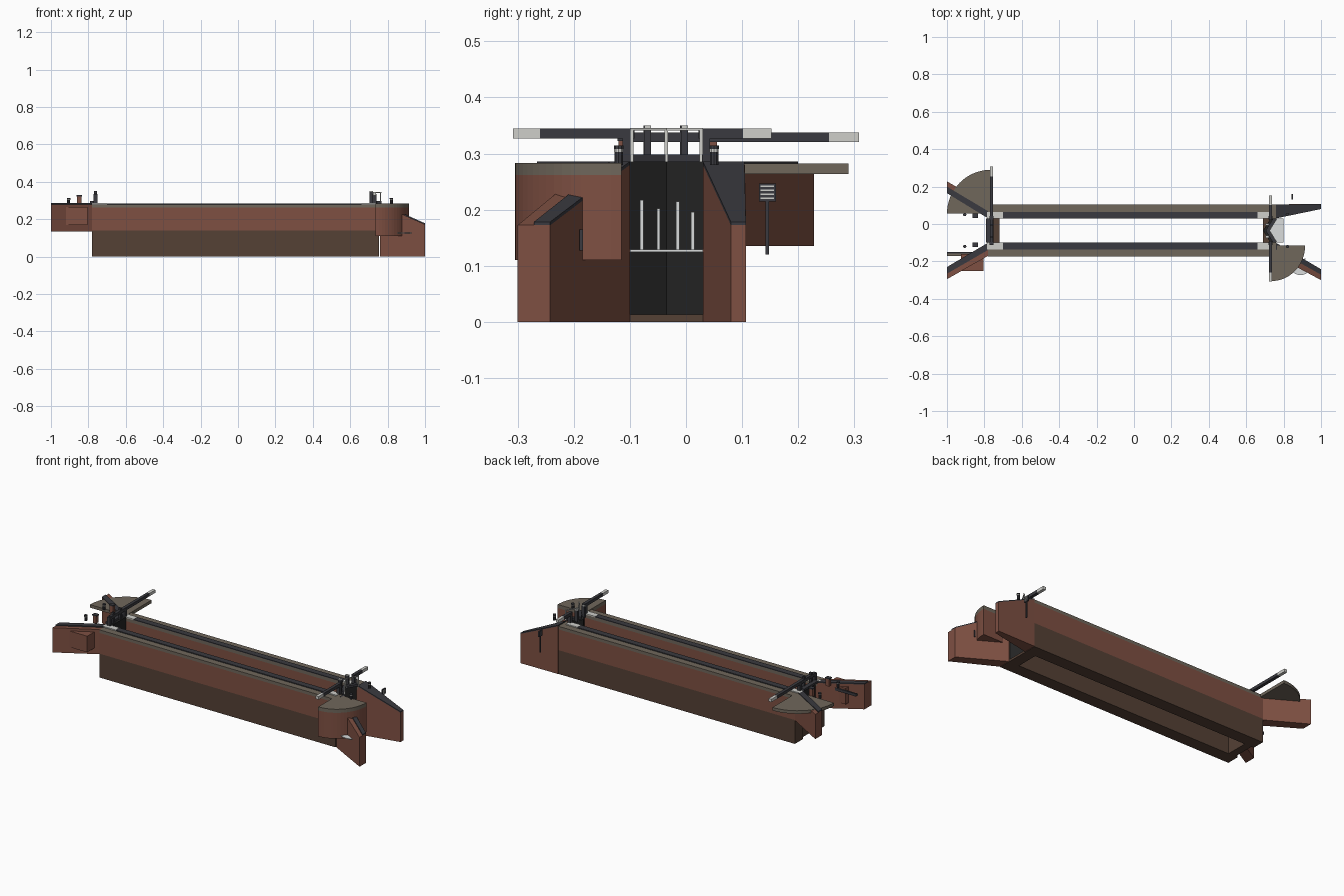
import bpy, bmesh, math
from mathutils import Vector

cube = bpy.data.objects.get("Cube")
if cube:
    bpy.data.objects.remove(cube, do_unlink=True)


def material(name, r, g, b):
    m = bpy.data.materials.new(name)
    m.use_nodes = True
    m.diffuse_color = (r, g, b, 1)
    m.node_tree.nodes["Principled BSDF"].inputs["Base Color"].default_value = (r, g, b, 1)
    return m


BRICK = material("brick", .21, .08, .055)
WET = material("wet_brick", .09, .052, .036)
STONE = material("path_stone", .16, .135, .105)
COPING = material("dark_coping", .042, .042, .05)
BLACK = material("gate_black", .017, .017, .017)
WHITE = material("white_paint", .62, .62, .59)
FOAM = material("foam", .70, .72, .72)


def prism(name, pts, z0, z1, mat):
    """Extrude a plan outline; z0 and z1 may be functions of x."""
    lo = z0 if callable(z0) else lambda x: z0
    hi = z1 if callable(z1) else lambda x: z1
    bm = bmesh.new()
    a = [bm.verts.new((x, y, lo(x))) for x, y in pts]
    b = [bm.verts.new((x, y, hi(x))) for x, y in pts]
    bm.faces.new(a)
    bm.faces.new(b)
    n = len(pts)
    for i in range(n):
        j = (i + 1) % n
        bm.faces.new((a[i], a[j], b[j], b[i]))
    bmesh.ops.recalc_face_normals(bm, faces=bm.faces)
    me = bpy.data.meshes.new(name)
    bm.to_mesh(me)
    bm.free()
    me.materials.append(mat)
    ob = bpy.data.objects.new(name, me)
    bpy.context.collection.objects.link(ob)
    return ob


def box(name, x0, x1, y0, y1, z0, z1, mat):
    return prism(name, [(x0, y0), (x1, y0), (x1, y1), (x0, y1)], z0, z1, mat)


def post(name, x, y, z0, z1, r, mat, sides=10):
    ring = [(x + r * math.cos(t * math.tau / sides), y + r * math.sin(t * math.tau / sides))
            for t in range(sides)]
    return prism(name, ring, z0, z1, mat)


def sector(cx, cy, rx, ry, start):
    arc = [math.radians(start + i * 90 / 16) for i in range(17)]
    return [(cx, cy)] + [(cx + rx * math.cos(t), cy + ry * math.sin(t)) for t in arc]


MID = -.035          # centre line of the chamber
HALF = .065          # half the chamber width
TOP = .28

# Chamber walls, copings and end stones
for side, label in ((1, "north"), (-1, "south")):
    def wall(name, x0, x1, near, far, z0, z1, mat):
        a, b = sorted((MID + side * near, MID + side * far))
        box(label + name, x0, x1, a, b, z0, z1, mat)
    wall("_wall_base", -.78, .755, HALF, .138, 0, .14, WET)
    wall("_wall", -.78, .758, HALF, .138, .14, .262, BRICK)
    wall("_path", -.78, .758, HALF, .138, .262, TOP, STONE)
    wall("_coping", -.70, .66, HALF, .10, TOP, .285, COPING)
    wall("_west_stone", -.785, -.70, HALF, .10, TOP, .286, WHITE)
    wall("_east_stone", .66, .735, HALF, .10, TOP, .286, WHITE)

# Sills under the gates
box("west_sill", -.765, -.72, -.10, .03, 0, .14, WET)
box("east_sill", .69, .755, -.10, .03, 0, .013, WET)


# Wing walls: inner and outer lines run from the chamber to the far end
def wing(name, x0, x1, inner, outer, cap, z0, top):
    prism(name, [(x0, inner[0]), (x1, inner[1]), (x1, outer[1]), (x0, outer[0])], z0, top, BRICK)
    lift = (lambda x: top(x) + .006) if callable(top) else top + .006
    edge = [i + (o - i) * cap for i, o in zip(inner, outer)]
    prism(name + "_coping", [(x0, inner[0]), (x1, inner[1]), (x1, edge[1]), (x0, edge[0])],
          top, lift, COPING)


def slope(x):
    return TOP - (x - .758) * .445


wing("north_east_wing", .758, 1, (.03, .08), (.105, .107), .99, 0, slope)
wing("south_east_wing", .758, 1, (-.10, -.242), (-.17, -.30), .5, 0, slope)
wing("north_west_wing", -.78, -1, (.03, .165), (.10, .228), .55, .135, TOP)
wing("south_west_wing", -.78, -1, (-.10, -.23), (-.17, -.295), .55, .135, TOP)

# Curved beam platforms
drum = sector(.735, -.115, .18, .19, 270)
prism("south_east_drum", drum, .11, .262, BRICK)
prism("south_east_platform", drum, .262, .283, STONE)
prism("north_west_platform", sector(-.765, .055, .235, .235, 90), .264, .282, STONE)

# Overflow box, landing ledge and culvert
box("overflow_box", -.925, -.805, -.25, -.16, .17, .265, BRICK)
box("landing_ledge", -1, -.83, -.17, -.155, .24, .25, STONE)
box("landing_edge", -1, -.83, -.157, -.15, .24, .256, COPING)
box("culvert_mouth", .912, .918, -.19, -.184, .127, .165, COPING)
disc = [(.89 + .05 * math.cos(i * math.tau / 20), -.235 + .038 * math.sin(i * math.tau / 20))
        for i in range(20)]
prism("culvert_foam", disc, .125, .129, FOAM)


# Mitre gates at the east end, meeting in a V
def gate_x(y):
    return .69 + .04 * abs(y - MID) / HALF


def vee(name, x_off, depth, z0, z1, mat):
    for s, label in ((1, "north_"), (-1, "south_")):
        y = MID + s * HALF
        x = gate_x(y) + x_off
        a = .69 + x_off
        prism(label + name, [(a, MID), (x, y), (x + depth, y), (a + depth, MID)], z0, z1, mat)


vee("mitre_gate", 0, .02, .013, .285, BLACK)
vee("gate_walkway", .014, .022, .285, .298, COPING)
vee("gate_rail", .032, .005, .341, .346, WHITE)
for y in (MID - HALF + .003, MID, MID + HALF - .003):
    x = gate_x(y) + .034
    box("rail_post", x - .003, x + .003, y - .003, y + .003, .285, .343, WHITE)
for s in (-1, 1):
    y = MID + s * .033
    x = gate_x(y)
    box("paddle_gear", x - .008, x + .012, y - .006, y + .006, .28, .346, COPING)
    box("paddle_cap", x - .008, x + .012, y - .006, y + .006, .346, .35, WHITE)

# Water spraying through the gates onto the foam
for y, z in ((-.079, .217), (-.049, .202), (-.015, .215), (.012, .196)):
    x = gate_x(y) + .02
    box("leak_jet", x, x + .006, y - .003, y + .003, .127, z, FOAM)
prism("gate_foam", [(.71, MID), (.75, .03), (.80, .03), (.80, -.10), (.75, -.10)],
      .125, .129, FOAM)


# Balance beams with white tips and heel posts
def beam(name, x, y0, y1, tip, z0, z1):
    s = 1 if y1 > y0 else -1
    for part, a, b, mat in (("", y0, y1 - s * tip, COPING), ("_tip", y1 - s * tip, y1, WHITE)):
        box(name + part, x - .009, x + .009, min(a, b), max(a, b), z0, z1, mat)


beam("north_east_beam", .73, .022, .152, .05, .327, .345)
beam("south_east_beam", .73, -.092, -.308, .048, .327, .345)
beam("west_beam", -.762, -.10, .308, .053, .321, .338)
for x in (.73, -.762):
    for y in (.034, -.104):
        box("heel_post", x - .01, x + .01, y - .009, y + .009, .27, .335, COPING)

# Single gate at the west end
box("west_gate", -.772, -.75, -.10, .03, .13, .285, BLACK)
box("west_gate_walkway", -.79, -.765, -.10, .03, .285, .297, COPING)
for y in (-.07, -.005):
    box("west_paddle_gear", -.77, -.755, y - .006, y + .006, .285, .35, COPING)

# Bollards and brick paddle stands
for x in (.82, -.905):
    for y in (-.12, .05):
        post("bollard", x, y, TOP, .303, .008, COPING)
        post("bollard_band", x, y, .303, .308, .0085, WHITE)
        post("bollard_top", x, y, .308, .314, .009, COPING)
for y in (-.11, .045):
    box("paddle_stand", -.86, -.838, y - .01, y + .01, TOP, .322, BRICK)
    box("paddle_stand_cap", -.863, -.835, y - .012, y + .012, .322, .329, COPING)

# Notice board on a post
box("notice_post", .842, .848, .142, .148, .12, .216, COPING)
box("notice_board", .841, .849, .13, .16, .215, .247, COPING)
for row in range(4):
    box("notice_stripe", .849, .851, .133, .157, .219 + row * .007, .222 + row * .007, WHITE)
